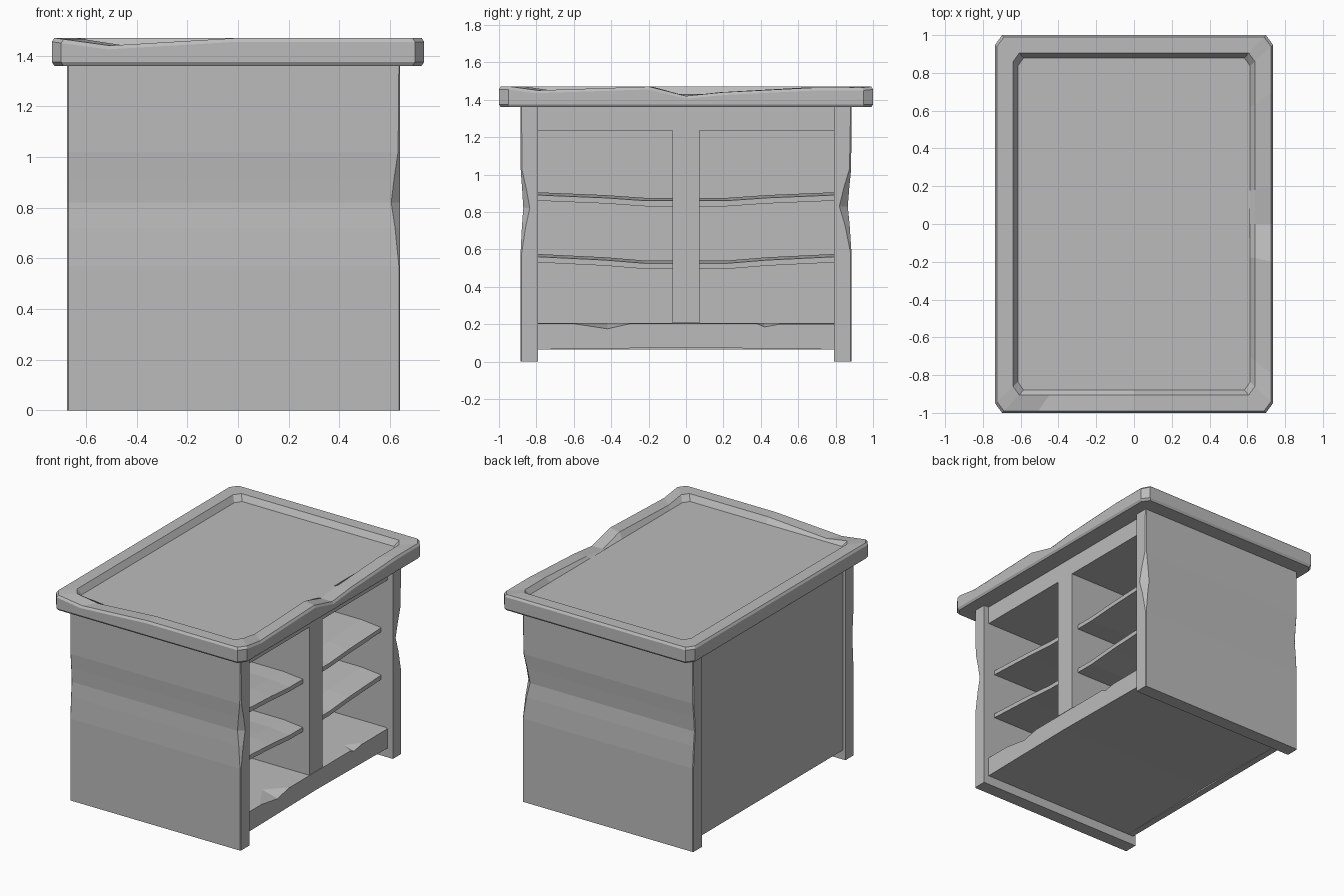
import bpy, bmesh
from mathutils import Vector

default_cube = bpy.data.objects.get("Cube")
if default_cube:
    bpy.data.objects.remove(default_cube, do_unlink=True)

# Main dimensions shared by the parts
panel_back, panel_front = -0.675, 0.64
panel_inner, panel_outer = 0.79, 0.885
carcass_back, frame_front, shelf_front = -0.65, 0.6, 0.55
back_thickness = 0.04
base_bottom, base_top = 0.065, 0.205
rail_bottom, top_bottom, top_height = 1.235, 1.36, 1.47
top_half_width, top_half_depth = 0.735, 1.0
rim_width, recess_depth, recess_slope = 0.1, 0.04, 0.02
divider_half = 0.073
worn = 0.005

# One worn grey finish for everything
grey = bpy.data.materials.new("worn grey")
grey.use_nodes = True
grey.diffuse_color = (0.5, 0.5, 0.5, 1)
shader = grey.node_tree.nodes["Principled BSDF"]
shader.inputs["Base Color"].default_value = grey.diffuse_color


def loft(name, rings):
    """Skin equal-sized closed rings of points and cap both ends."""
    bm = bmesh.new()
    loops = [[bm.verts.new(point) for point in ring] for ring in rings]
    count = len(loops[0])
    for lower_loop, upper_loop in zip(loops, loops[1:]):
        for i in range(count):
            j = (i + 1) % count
            bm.faces.new((lower_loop[i], lower_loop[j], upper_loop[j], upper_loop[i]))
    bm.faces.new(loops[0])
    bm.faces.new(loops[-1])
    bmesh.ops.recalc_face_normals(bm, faces=bm.faces)
    mesh = bpy.data.meshes.new(name)
    bm.to_mesh(mesh)
    bm.free()
    mesh.materials.append(grey)
    bpy.context.collection.objects.link(bpy.data.objects.new(name, mesh))


def box(name, x_range, half_width, z_range):
    """Block centred across the cabinet."""
    (back, front), w = x_range, half_width
    loft(name, [[(back, -w, z), (front, -w, z), (front, w, z), (back, w, z)]
                for z in z_range])


def side_panel(name, side, wear_height, wear_depth):
    """Upright panel whose open-side corner is worn away around one height."""
    rings = []
    for offset, wear in ((-wear_height, 0), (-0.25, 0), (-0.1, 0.5), (0, 1),
                         (0.1, 0.6), (0.2, 0.1), (top_bottom - wear_height, 0)):
        outer = panel_outer - wear_depth * wear / 2
        cut = worn + wear_depth * wear
        ring = [(panel_back, panel_inner), (panel_front, panel_inner),
                (panel_front, outer - cut), (panel_front - cut, outer),
                (panel_back + worn, outer), (panel_back, outer - worn)]
        rings.append([(x, side * y, wear_height + offset) for x, y in ring])
    loft(name, rings)


side_panel("right_side_panel", -1, 0.82, 0.03)
side_panel("left_side_panel", 1, 0.83, 0.04)

# Carcass: closed back, upright divider and rail under the top
interior_back = carcass_back + back_thickness
frame_span = (interior_back, frame_front)
box("back_panel", (carcass_back - worn, interior_back), panel_inner, (base_bottom, top_bottom))
box("centre_divider", frame_span, divider_half, (base_top, top_bottom))
box("top_rail", frame_span, panel_inner, (rail_bottom, top_bottom))

# Base with two chips in its front edge
base_rings = []
for y, chip in ((-panel_inner, 0), (-0.6, 0), (-0.42, 0.03), (-0.3, 0), (0, 0),
                (0.38, 0), (0.42, 0.02), (0.5, worn), (panel_inner, worn)):
    chip = max(chip, worn / 2)
    bottom = base_bottom + 0.01 * (1 - abs(y) / panel_inner)
    base_rings.append([(carcass_back, y, bottom), (frame_front, y, bottom),
                       (frame_front, y, base_top - chip),
                       (frame_front - chip * 4, y, base_top),
                       (carcass_back, y, base_top)])
loft("base", base_rings)


def shelf(name, side, height, sag):
    """Shelf that droops from the side panel towards the divider."""
    rings = []
    for t, droop in ((0, 0), (0.5, 0.5), (0.8, 1), (1, 1)):
        y = side * (panel_inner + t * (divider_half - panel_inner))
        rear_top = height - sag * droop
        front_top = rear_top - 0.015
        bottom = front_top - 0.03
        rings.append([(interior_back, y, bottom + worn), (shelf_front, y, bottom),
                      (shelf_front, y, front_top), (shelf_front - 0.15, y, rear_top),
                      (interior_back, y, rear_top)])
    loft(name, rings)


for side, hand in ((-1, "right"), (1, "left")):
    shelf(f"{hand}_upper_shelf", side, 0.905, 0.03)
    shelf(f"{hand}_lower_shelf", side, 0.575, 0.035)

# Tabletop outline: position as a fraction of each half size, and dent in the rim
clip = 0.95
outline = [(-1, -clip, 0), (-clip, -1, worn), (-0.7, -1, 0.03), (0, -1, 0),
           (clip, -1, 0), (1, -clip, 0), (1, -0.8, 0.02), (1, -0.2, 0),
           (1, 0, 0.05), (1, 0.2, 0.03), (1, 0.7, worn), (1, clip, worn),
           (clip, 1, 0), (0, 1, 0), (-clip, 1, 0), (-1, clip, 0), (-1, 0, 0)]


def top_ring(inset, height):
    """Outline pulled in by a distance, at a height given by the dent."""
    half = Vector((top_half_width - inset, top_half_depth - inset))
    return [(x * half.x, y * half.y, height(dent)) for x, y, dent in outline]


floor = top_height - recess_depth
loft("tabletop", [
    top_ring(0.01, lambda dent: top_bottom),
    top_ring(0, lambda dent: top_bottom + 0.015),
    top_ring(0, lambda dent: top_height - dent - 0.015),
    top_ring(0.01, lambda dent: top_height - dent),
    top_ring(rim_width - worn, lambda dent: top_height - dent),
    top_ring(rim_width + recess_slope, lambda dent: min(floor, top_height - dent - worn))])
